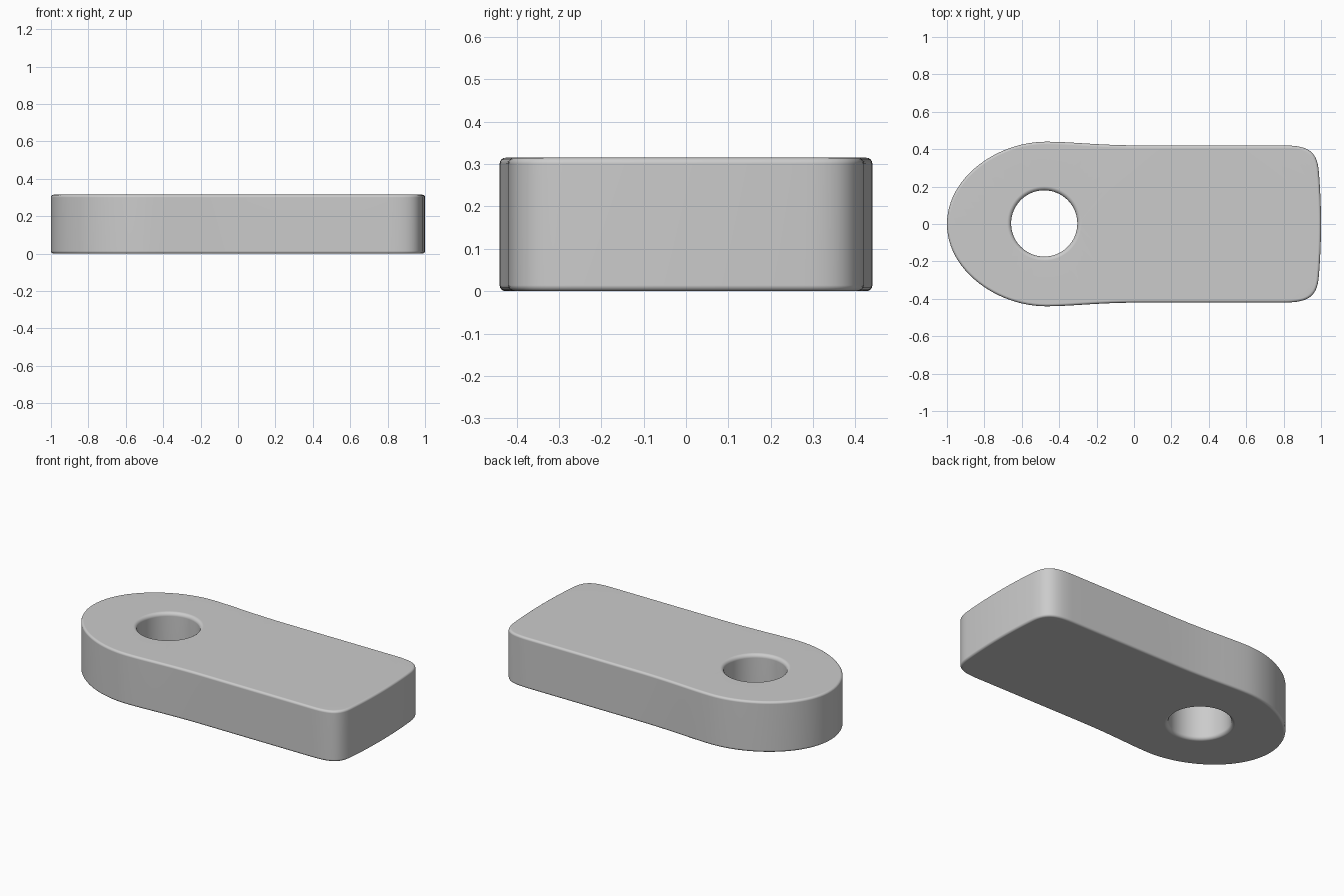
import bpy
import bmesh
import math
from mathutils import Vector
from mathutils.geometry import interpolate_bezier

cube = bpy.data.objects.get("Cube")
if cube:
    bpy.data.objects.remove(cube, do_unlink=True)

HEIGHT = 0.315

grey = bpy.data.materials.new("plain_grey")
colour = (0.6, 0.6, 0.6, 1)
grey.diffuse_color = colour
grey.use_nodes = True
grey.node_tree.nodes["Principled BSDF"].inputs["Base Color"].default_value = colour


def half_outline():
    """Half of the plate outline, from the round nose to the square end."""
    spans = [
        ((-1, 0), (-1, 0.25), (-0.73, 0.44), (-0.47, 0.44), 24),
        ((-0.47, 0.44), (-0.33, 0.44), (-0.2, 0.42), (0.05, 0.42), 12),
        ((0.05, 0.42), (0.3, 0.42), (0.55, 0.42), (0.8, 0.42), 6),
        ((0.8, 0.42), (0.93, 0.42), (0.98, 0.39), (0.988, 0.28), 14),
        ((0.988, 0.28), (0.995, 0.2), (1, 0.1), (1, 0), 8),
    ]
    points = []
    for a, b, c, d, steps in spans:
        curve = interpolate_bezier(*(Vector((x, y, 0)) for x, y in (a, b, c, d)), steps + 1)
        points += curve[:-1]
    return points + [Vector((1, 0, 0))]


def inset_loop(points, amount):
    """Move a closed clockwise loop inward along its normals."""
    result = []
    for i, p in enumerate(points):
        t = (points[(i + 1) % len(points)] - points[i - 1]).normalized()
        result.append(p + Vector((t.y, -t.x, 0)) * amount)
    return result


def rounded_wall(bm, points, radius, direction):
    """Vertical wall with rounded rims; returns its two rim edge loops."""
    arc = [i * math.pi / 8 for i in range(5)]
    profile = [(radius * (1 - math.sin(a)), radius * (1 - math.cos(a))) for a in arc]
    profile += [(inset, HEIGHT - z) for inset, z in reversed(profile)]
    rings = []
    for inset, z in profile:
        loop = inset_loop(points, inset * direction)
        rings.append([bm.verts.new((p.x, p.y, z)) for p in loop])
    for low, high in zip(rings, rings[1:]):
        for i in range(len(low)):
            bm.faces.new((low[i - 1], low[i], high[i], high[i - 1]))
    return [[bm.edges.get((r[i - 1], r[i])) for i in range(len(r))]
            for r in (rings[0], rings[-1])]


# Outer wall and round hole wall
half = half_outline()
outline = half + [Vector((p.x, -p.y, 0)) for p in reversed(half[1:-1])]
hole = [Vector((-0.48 - 0.177 * math.cos(a), 0.003 + 0.177 * math.sin(a), 0))
        for a in (i * math.tau / 64 for i in range(64))]

bm = bmesh.new()
outer_rims = rounded_wall(bm, outline, 0.014, 1)
hole_rims = rounded_wall(bm, hole, 0.022, -1)

# Flat top and bottom around the hole
for outer, inner in zip(outer_rims, hole_rims):
    bmesh.ops.triangle_fill(bm, edges=outer + inner, use_beauty=True)
bmesh.ops.recalc_face_normals(bm, faces=bm.faces)

mesh = bpy.data.meshes.new("plate_with_hole")
bm.to_mesh(mesh)
bm.free()
mesh.materials.append(grey)
plate = bpy.data.objects.new("plate_with_hole", mesh)
bpy.context.collection.objects.link(plate)

# Smooth sides and rims, with level caps
bpy.ops.object.select_all(action="DESELECT")
plate.select_set(True)
bpy.context.view_layer.objects.active = plate
bpy.ops.object.shade_smooth_by_angle(angle=math.radians(40))
weighted = plate.modifiers.new("level_caps", "WEIGHTED_NORMAL")
weighted.keep_sharp = True
